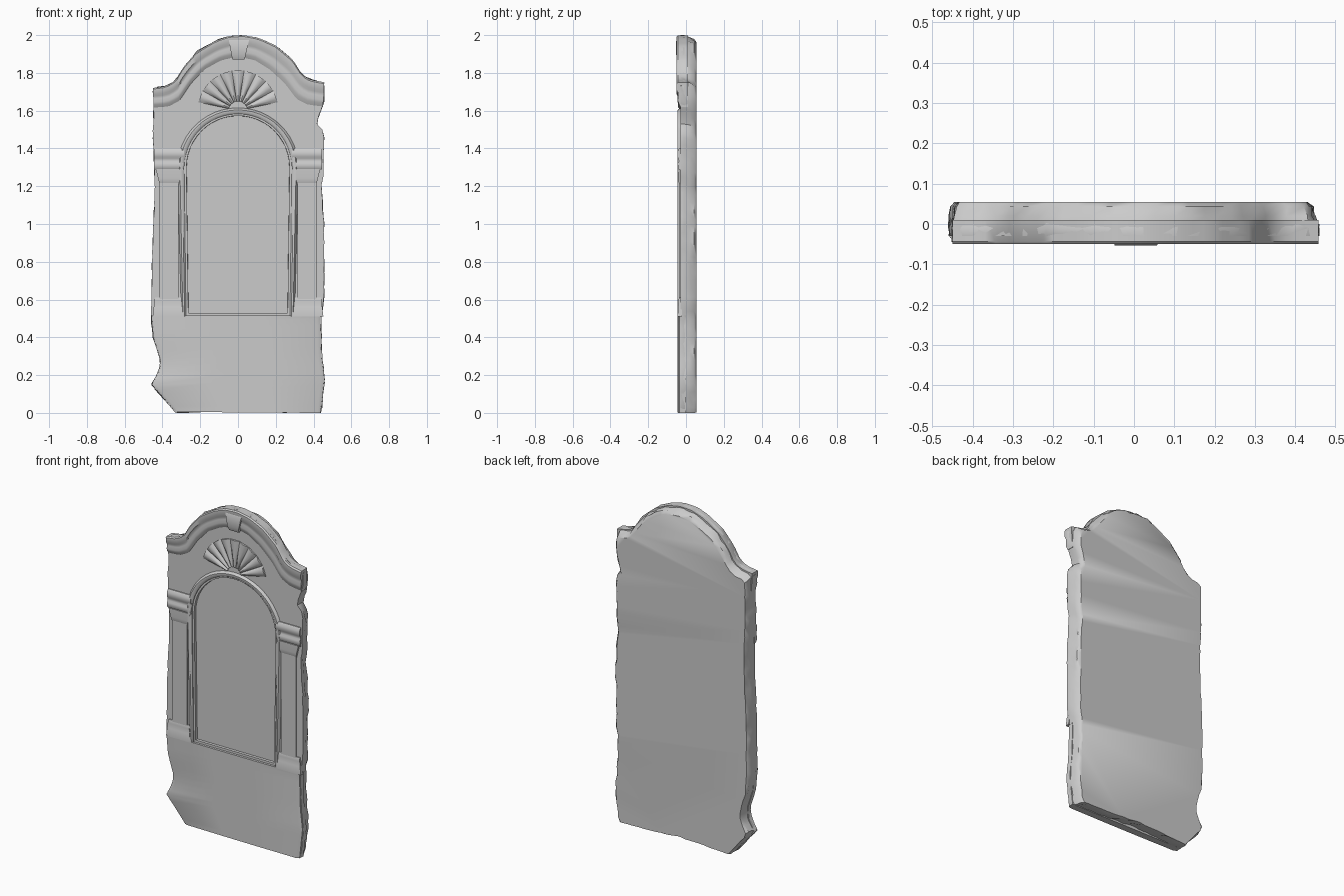
import bpy, bmesh, math, random

if "Cube" in bpy.data.objects:
    bpy.data.objects.remove(bpy.data.objects["Cube"])

random.seed(4)


def finish(name, bm, angle=40):
    bmesh.ops.recalc_face_normals(bm, faces=bm.faces)
    me = bpy.data.meshes.new(name)
    bm.to_mesh(me)
    bm.free()
    ob = bpy.data.objects.new(name, me)
    bpy.context.collection.objects.link(ob)
    smooth(ob, angle)
    return ob


def smooth(ob, angle=40):
    bpy.ops.object.select_all(action='DESELECT')
    bpy.context.view_layer.objects.active = ob
    ob.select_set(True)
    bpy.ops.object.shade_smooth_by_angle(angle=math.radians(angle))


def resample(pts, n):
    """n points evenly spaced along an open polyline"""
    d = [0]
    for a, b in zip(pts, pts[1:]):
        d.append(d[-1] + math.dist(a, b))
    out, k = [], 0
    for i in range(n):
        s = d[-1] * i / (n - 1)
        while k < len(pts) - 2 and d[k + 1] < s:
            k += 1
        t = (s - d[k]) / (d[k + 1] - d[k])
        out.append(tuple(a + (b - a) * t for a, b in zip(pts[k], pts[k + 1])))
    return out


def loft(name, rings, closed=True, cap=True):
    """skin a list of equal 3D rings and cap both ends"""
    bm = bmesh.new()
    vs = [[bm.verts.new(p) for p in r] for r in rings]
    n = len(vs[0])
    for r0, r1 in zip(vs, vs[1:]):
        for i in range(n):
            j = (i + 1) % n
            bm.faces.new((r0[i], r0[j], r1[j], r1[i]))
    bm.faces.new(vs[0])
    bm.faces.new(vs[-1])
    return finish(name, bm)


def moulding(name, rail_a, rail_b, profile):
    """cross-section (t across the rails, y depth) swept between two x-z rails"""
    rings = [[(a[0] + (b[0] - a[0]) * t, y, a[1] + (b[1] - a[1]) * t) for t, y in profile]
             for a, b in zip(rail_a, rail_b)]
    return loft(name, rings)


def arch(w_bottom, w_top, spring, rise, z0, n=24):
    """inverted U: leg, half ellipse, leg"""
    left = [(-w_bottom - (w_top - w_bottom) * i / 6, z0 + (spring - z0) * i / 6) for i in range(6)]
    top = [(-w_top * math.cos(math.pi * i / n), spring + rise * math.sin(math.pi * i / n))
           for i in range(n + 1)]
    return left + top + [(-x, z) for x, z in reversed(left)]


# outline pieces, front view
LEFT = [(-.33, .0), (-.38, .06), (-.46, .15), (-.42, .22), (-.41, .27), (-.45, .4), (-.46, .52),
        (-.455, .8), (-.44, 1.2), (-.45, 1.5), (-.445, 1.6)]
TOP = [(-.45, 1.72), (-.38, 1.73), (-.33, 1.76), (-.29, 1.83), (-.22, 1.91), (-.12, 1.97), (-.05, 1.995),
       (.03, 2.0), (.11, 1.985), (.2, 1.945), (.29, 1.87), (.34, 1.79), (.38, 1.765), (.457, 1.75)]
RIGHT = [(.455, 1.65), (.415, 1.53), (.455, 1.49), (.45, 1.25), (.44, 1.2), (.455, 1.0),
         (.455, .6), (.44, .5), (.445, .3), (.46, .18), (.44, .0)]

# slab with rough broken sides and a flat back
outline = resample(LEFT + TOP + RIGHT + [(.1, .012), (0, .02), LEFT[0]], 130)[:-1]
rings = []
for y, side, j in [(-.03, 0, .002), (-.01, 0, .004), (.02, .012, .007), (.043, .02, .007), (.055, .035, .003)]:
    rings.append([(x * (1 - side * (1.7 if x > 0 else .9)) + random.uniform(-j, j), y,
                   min(2, max(0, z * (1 - side * .5 * min(1, z)) + random.uniform(-j, j))))
                  for x, z in outline])
slab = loft("slab", rings)

# arched recess cut into the slab
hole = loft("recess_cutter",
            [[(x, -.2, z) for x, z in arch(.275, .285, 1.3, .285, .515)],
             [(x, -.015, z) for x, z in arch(.262, .272, 1.3, .272, .53)]])
mod = slab.modifiers.new("recess", 'BOOLEAN')
mod.object = hole
mod.operation = 'DIFFERENCE'
mod.solver = 'EXACT'
bpy.ops.object.select_all(action='DESELECT')
bpy.context.view_layer.objects.active = slab
slab.select_set(True)
bpy.ops.object.modifier_apply(modifier=mod.name)
bpy.data.objects.remove(hole)
smooth(slab)

# plain plinth block
moulding("plinth", resample([(-.335, .005)] + LEFT[1:6] + [(-.46, .515)], 16),
         resample(list(reversed(RIGHT[7:])), 15) + [(.445, .515)],
         [(0, 0), (.004, -.034), (.025, -.042), (.35, -.044), (.65, -.044), (.975, -.042), (.996, -.034), (1, 0)])

# curved hood along the top
INNER = [(-.447, 1.615), (-.37, 1.62), (-.31, 1.65), (-.25, 1.74), (-.18, 1.815), (-.09, 1.865), (0, 1.885),
         (.09, 1.865), (.17, 1.815), (.25, 1.74), (.31, 1.66), (.37, 1.63), (.45, 1.62)]
moulding("hood_moulding", resample(TOP, 40), resample(INNER, 40),
         [(0, .01), (0, -.043), (.06, -.05), (.32, -.05), (.42, -.042), (.55, -.041), (.72, -.044),
          (.84, -.04), (1, -.029), (1, .01)])

# keystone on the hood
moulding("keystone", [(-.05, 1.98), (.06, 1.98)], [(-.03, 1.87), (.035, 1.87)],
         [(0, 0), (0, -.047), (.12, -.053), (.75, -.053), (1, -.042), (1, 0)])

# shell of radiating ribs in the gable
COUNT = 9
for i in range(COUNT):
    a = math.radians(168 - (156 / COUNT) * (i + .5))
    h = math.radians(78 / COUNT)
    rails = [[(r * math.cos(a + s * h), 1.6 + r * math.sin(a + s * h)) for r in (.05, .12, .19, .215)]
             for s in (1, -1)]
    moulding("shell_rib", *rails, [(0, -.01), (0, -.03), (.25, -.039), (.5, -.042), (.75, -.039), (1, -.03), (1, -.01)])

# raised border around the recess
moulding("arch_border", arch(.275, .285, 1.3, .283, .51), arch(.3, .32, 1.3, .315, .51),
         [(0, -.01), (0, -.036), (.3, -.044), (.65, -.044), (1, -.03), (1, -.01)])

# pilasters, capitals and feet, both sides
for s, side in ((-1, "left"), (1, "right")):
    def rail(z, x0, x1):
        return [(s * x0, z), (s * x1, z)]
    moulding("pilaster_" + side, rail(1.24, .315, .415)[::1], rail(.57, .315, .415),
             [(0, 0), (0, -.038), (1, -.038), (1, 0)])
    moulding("capital_" + side, rail(1.4, .285, .445), rail(1.285, .285, .445),
             [(0, -.02), (0, -.036), (.15, -.046), (.38, -.046), (.46, -.039), (.6, -.038),
              (.68, -.044), (.9, -.043), (1, -.034), (1, -.02)])
    moulding("capital_neck_" + side, [(s * .29, 1.29), (s * .435, 1.29)], [(s * .315, 1.21), (s * .415, 1.21)],
             [(0, -.02), (0, -.044), (.6, -.043), (.8, -.041), (1, -.035), (1, -.02)])
    moulding("pilaster_foot_" + side, rail(.61, .3, .44), rail(.51, .29, .452),
             [(0, -.02), (0, -.036), (.2, -.042), (.4, -.039), (.5, -.043), (1, -.044), (1, -.02)])
